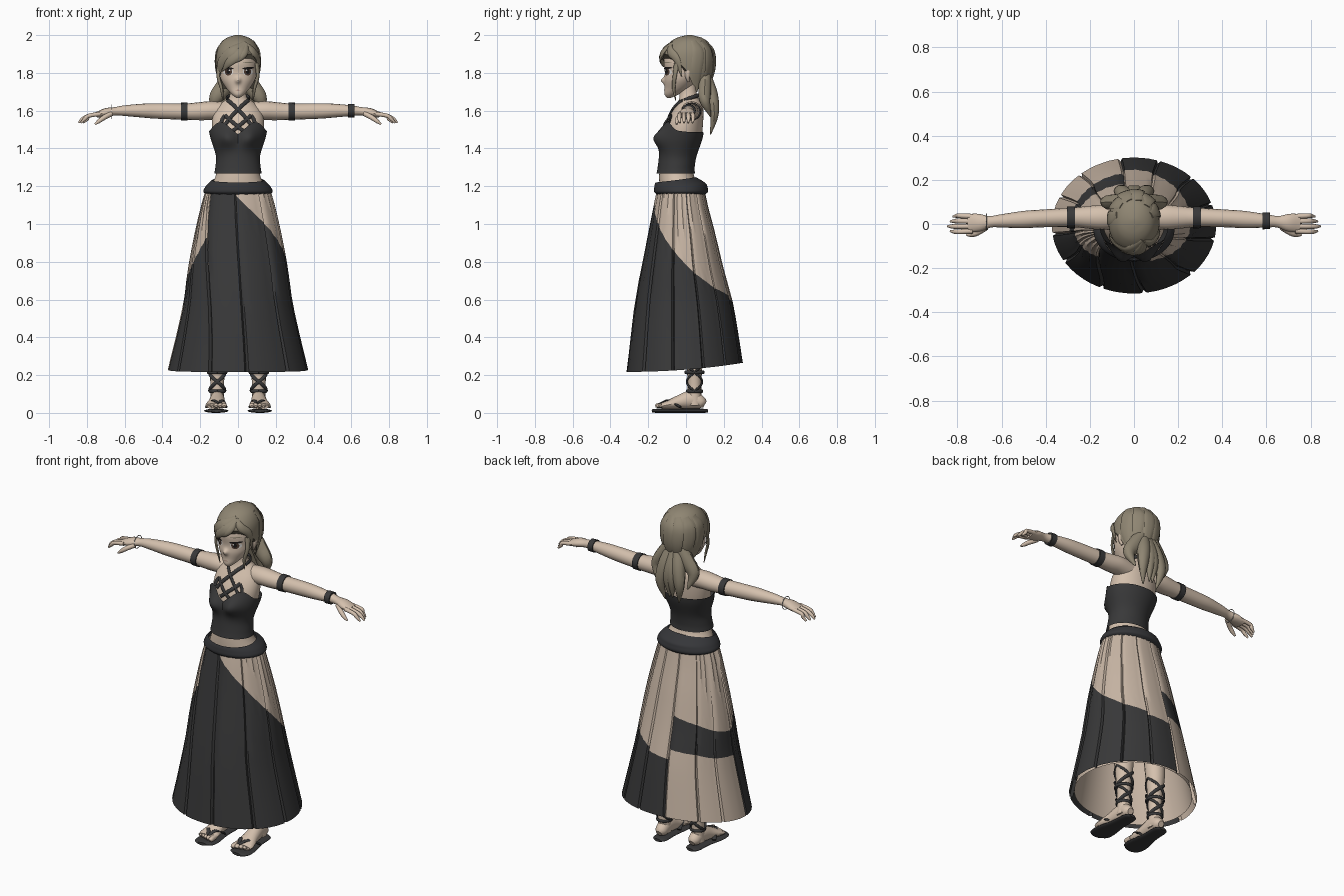
import bpy, bmesh, math
from math import sin, cos, exp, radians, pi
from mathutils import Vector

old = bpy.data.objects.get("Cube")
if old:
    bpy.data.objects.remove(old, do_unlink=True)
bpy.ops.object.select_all(action='DESELECT')

def material(name, *rgb):
    m = bpy.data.materials.new(name)
    m.use_nodes = True
    m.diffuse_color = m.node_tree.nodes["Principled BSDF"].inputs["Base Color"].default_value = (*rgb, 1)
    return m

skin, sand = material("skin", .66, .53, .42), material("sand cloth", .57, .46, .37)
dark, sash_grey = material("charcoal cloth", .04, .04, .041), material("sash grey", .036, .037, .041)
hair, white = material("ash brown hair", .275, .237, .17), material("eye white", .8, .78, .75)
brown, black, rose = material("iris brown", .08, .045, .032), material("lash black", .012, .01, .01), material("lip rose", .45, .29, .23)

def finish(name, bm, mats, mirror=False):
    bmesh.ops.recalc_face_normals(bm, faces=bm.faces)
    me = bpy.data.meshes.new(name)
    bm.to_mesh(me)
    bm.free()
    for m in mats:
        me.materials.append(m)
    ob = bpy.data.objects.new(name, me)
    bpy.context.scene.collection.objects.link(ob)
    if mirror:
        ob.modifiers.new("Mirror", 'MIRROR').use_mirror_merge = False
    ob.select_set(True)
    bpy.context.view_layer.objects.active = ob

def curve(keys, t):
    """Smooth interpolation of rows whose first entry is the parameter."""
    t = min(max(t, keys[0][0]), keys[-1][0])
    i = max(k for k in range(len(keys) - 1) if keys[k][0] <= t)
    a, b, p, q = keys[i], keys[i + 1], keys[max(i - 1, 0)], keys[min(i + 2, len(keys) - 1)]
    h = b[0] - a[0]
    s, out = (t - a[0]) / h, []
    for c in range(1, len(a)):
        ma, mb, d = (b[c] - p[c]) / (b[0] - p[0]) * h, (q[c] - a[c]) / (q[0] - a[0]) * h, b[c] - a[c]
        out.append(a[c] + s * (ma + s * (3 * d - 2 * ma - mb + s * (ma + mb - 2 * d))))
    return out

def surf(keys, deg, z, scale=1):
    """Point on a body of stacked ellipses: rows are z, half width, front y, back y."""
    rx, front, back = curve(keys, z)
    a = radians(deg)
    return Vector((rx * sin(a) * scale, ((front + back) - (back - front) * cos(a)) / 2 * scale, z))

def front_y(keys, x, z):
    rx, front, back = curve(keys, z)
    return ((front + back) - (back - front) * math.sqrt(max(0, 1 - (x / rx) ** 2))) / 2

def bridge(bm, rings, closed=True, index=0, caps=False):
    n = len(rings[0])
    for a, b in zip(rings, rings[1:]):
        for i in range(n if closed else n - 1):
            j = (i + 1) % n
            bm.faces.new((a[i], a[j], b[j], b[i])).material_index = index
    for ring in (rings[0], rings[-1]) if caps else ():
        bm.faces.new(ring)

def shell(name, keys, mat, lo=None, hi=None, n=48, rows=26, bump=None, scale=1, caps=False):
    bm, rings = bmesh.new(), []
    for r in range(rows + 1):
        rings.append([])
        for deg in [-180 + 360 * i / n for i in range(n)]:
            a, b = lo(deg) if lo else keys[0][0], hi(deg) if hi else keys[-1][0]
            p = surf(keys, deg, a + (b - a) * r / rows, scale)
            p.y -= bump(p) if bump and abs(deg) < 90 else 0
            rings[-1].append(bm.verts.new(p))
    bridge(bm, rings, caps=caps)
    finish(name, bm, [mat])

def tube(name, mat, pts, ref=(0, 0, 1), out=None, mirror=True, n=10, steps=4):
    """Sweep an ellipse: rows are x, y, z, side radius, other radius."""
    keys = [(i, *p, p[3]) if len(p) == 4 else (i, *p) for i, p in enumerate(pts)]
    count = (len(pts) - 1) * steps
    rows = [curve(keys, i / steps) for i in range(count + 1)]
    path = [Vector(r[:3]) for r in rows]
    bm, rings = bmesh.new(), []
    for i, (p, r) in enumerate(zip(path, rows)):
        d = (path[min(i + 1, count)] - path[max(i - 1, 0)]).normalized()
        side = d.cross(p - Vector(out) if out else Vector(ref)).normalized()
        up = side.cross(d) * r[4]
        rings.append([bm.verts.new(p + side * r[3] * cos(2 * pi * k / n) + up * sin(2 * pi * k / n)) for k in range(n)])
    bridge(bm, rings, caps=True)
    finish(name, bm, [mat], mirror)

# Body
torso = [(1.05, .16, -.14, .1), (1.18, .15, -.14, .085), (1.26, .116, -.142, .04), (1.35, .11, -.135, .05), (1.45, .13, -.125, .08),
         (1.53, .138, -.108, .09), (1.6, .125, -.07, .092), (1.645, .085, -.04, .085), (1.67, .046, -.035, .062), (1.78, .038, -.04, .045)]
shell("torso", torso, skin, caps=True)
tube("arms", skin, [(.06, .03, 1.595, .05), (.14, .03, 1.6, .056, .05), (.2, .03, 1.597, .052, .048), (.28, .03, 1.595, .044, .043),
                    (.42, .025, 1.598, .04, .041), (.5, .02, 1.6, .039, .037), (.6, .014, 1.6, .03, .028), (.65, .01, 1.597, .026, .022),
                    (.7, .006, 1.59, .04, .023), (.75, .004, 1.577, .042, .015)], n=16)
for k, finger in enumerate(("index", "middle", "ring", "little")):
    y, tip = -.032 + .022 * k, .843 - .012 * abs(k - 1)
    tube(finger + "_fingers", skin, [(.73, y, 1.583, .012), (.79, y * 1.1, 1.573, .011), (tip - .02, y * 1.1, 1.556, .01), (tip, y, 1.536, .005)])
tube("thumbs", skin, [(.67, -.015, 1.585, .014), (.71, -.04, 1.563, .013), (.735, -.048, 1.545, .011), (.757, -.05, 1.528, .005)])
tube("legs", skin, [(.11, .045, .04, .038), (.11, .045, .14, .036), (.11, .045, .25, .042), (.11, .045, .4, .055), (.105, .02, .6, .054),
                    (.095, -.01, .85, .078), (.08, -.02, 1.1, .08)], ref=(0, 1, 0), n=16)

# Bare feet, sandals and laces
tube("feet", skin, [(.108, .1, .045, .018), (.108, .08, .055, .034), (.109, .03, .07, .038, .048), (.112, -.04, .056, .044, .036),
                    (.116, -.1, .042, .056, .022), (.117, -.13, .036, .054, .016)], n=16)
for k in range(5):
    x, y = .073 + .021 * k, -.162 + .007 * k
    tube("toes", skin, [(x, -.11, .04, .014), (x, y + .012, .038, .014 - .001 * k), (x, y, .034, .006)])
tube("sandal_soles", dark, [(.107, .115, .011, .02, .008), (.108, .09, .011, .042, .011), (.111, 0, .011, .046, .011),
                            (.115, -.1, .011, .064, .011), (.116, -.155, .011, .058, .011), (.114, -.178, .011, .03, .008)], n=20)
for x in (.066, .164):
    tube("sandal_thongs", dark, [(.1, -.135, .05, .009, .006), ((.1 + x) / 2, -.09, .065, .012, .006), (x, -.03, .03, .012, .006)])

def lace(name, a0, a1, z0, z1, r):
    turn = [(k / 8, radians(a0 + (a1 - a0) * k / 8)) for k in range(9)]
    tube(name, dark, [(.11 + r * sin(a), .045 - r * cos(a), z0 + (z1 - z0) * u, .009, .005) for u, a in turn], out=(.11, .045, (z0 + z1) / 2))

for z0, z1, r in ((.115, .215, .041), (.215, .34, .049)):
    lace("ankle_bands", 0, 360, z0, z0, r)
    for a in (0, 180):
        lace("laces_rising", a - 90, a + 90, z0, z1, r)
        lace("laces_falling", a + 90, a - 90, z0, z1, r)

# Pleated skirt: hem angle, waist angle, then upper and lower colour borders at both panel edges
cut = [(.215, .375, -.315, .309), (.58, .291, -.272, .249), (.76, .266, -.238, .2), (.95, .23, -.2, .155), (1.1, .195, -.172, .115), (1.18, .172, -.155, .098)]
top = 1.18
panels = [(-58, -80, .79, .93), (-23, -59, top, top), (7, -4, 1.15, 1), (45, 40, 1, .86), (78, 75, .86, .74), (108, 104, .74, .66),
          (134, 132, .66, .62), (162, 160, .6, .585), (190, 190, .82, .78, .64, .62), (222, 222, .78, .74, .62, .59),
          (245, 245, .74, .71, .59, .57), (278, 270, .71, .79), (302, 280, 0, 0)]

def hem(deg):
    return .217 + .048 * ((1 - cos(radians(deg))) / 2) ** 2

bm = bmesh.new()
for a, b in zip(panels, panels[1:]):
    edges = []
    for u in (0, .05, .25, .4, .6, .75, .95, 1):
        low, high, upper = a[0] + (b[0] - a[0]) * u, a[1] + (b[1] - a[1]) * u, a[2] + (a[3] - a[2]) * u
        edges.append((low, high, (top, upper, a[4] + (a[5] - a[4]) * u if len(a) > 4 else hem(low), hem(low))))
    for band in range(3):
        if max(e[2][band] - e[2][band + 1] for e in edges) < .005:
            continue
        rings = []
        for r in range(7):
            rings.append([])
            for k, (low, high, zs) in enumerate(edges):
                z = zs[band] + (zs[band + 1] - zs[band]) * r / 6
                t = max(0, (z - .22) / (top - .22))
                inset = .955 if k in (0, 7) else 1 - .03 * t * (k % 2)
                rings[-1].append(bm.verts.new(surf(cut, low + (high - low) * t ** 1.5, z, inset)))
        bridge(bm, rings, False, band % 2)
finish("pleated_skirt", bm, [sand, dark])
shell("skirt_lining", cut, sand, lo=lambda d: hem(d) + .008, scale=.925)

# Waist sash, dipping in front
sash = [(1.155, .165, -.155, .1), (1.17, .183, -.168, .116), (1.195, .174, -.168, .114), (1.215, .158, -.164, .105), (1.25, .118, -.148, .05)]
shell("waist_sash", sash, sash_grey, hi=lambda d: 1.234 - .014 * cos(radians(d)))

# Bodice with sweetheart neckline
neckline = [(0, 1.475), (35, 1.54), (75, 1.495), (180, 1.485)]
bodice = [(1.267, .126, -.156, .047), (1.3, .12, -.15, .046), (1.36, .117, -.143, .056), (1.45, .144, -.137, .087), (1.5, .155, -.126, .095), (1.54, .155, -.116, .098)]
shell("bodice", bodice, dark, hi=lambda d: curve(neckline, abs(d))[0],
      bump=lambda p: .045 * exp(-((abs(p.x) - .06) / .05) ** 2 - ((p.z - 1.455) / .05) ** 2))

# Crossed halter straps
for name, path in (("halter_straps", ((.055, 1.655), (.03, 1.635), (0, 1.605), (-.035, 1.57), (-.07, 1.525))),
                   ("lower_straps", ((.07, 1.575), (.03, 1.54), (0, 1.515), (-.03, 1.49))),
                   ("strap_ends", ((.07, 1.575), (.085, 1.55), (.09, 1.52)))):
    tube(name, dark, [(x, front_y(torso, x, z) - .006, z, .01, .005) for x, z in path], ref=(0, -1, 0))
tube("neck_straps", dark, [(.055, -.01, 1.655, .01, .006), (.058, .03, 1.67, .01, .006), (.035, .062, 1.68, .01, .006), (0, .07, 1.682, .01, .006)],
     out=(0, .01, 1.67))

# Arm bands and bracelets
tube("arm_bands", dark, [(.267, .03, 1.595, .05, .048), (.303, .03, 1.595, .049, .047)], n=20, steps=1)
tube("wrist_band", dark, [(.583, .014, 1.6, .038, .036), (.616, .014, 1.6, .037, .035)], mirror=False, n=20, steps=1)
tube("thin_bracelet", white, [(-.668, .01 + .036 * sin(a * pi / 8), 1.595 + .036 * cos(a * pi / 8), .002) for a in range(17)], ref=(1, 0, 0), mirror=False)

# Head with a soft nose, and ears
head = [(1.668, .01, -.1, -.08), (1.685, .032, -.113, -.04), (1.72, .063, -.113, .02), (1.76, .088, -.115, .06),
        (1.8, .099, -.112, .09), (1.86, .103, -.117, .11), (1.92, .088, -.098, .1), (1.96, .05, -.05, .07)]
shell("head", head, skin, n=120, rows=60, caps=True, bump=lambda p: .018 * exp(-(p.x / .014) ** 2 - ((p.z - 1.76) / .016) ** 2))
tube("ears", skin, [(.093, .012, 1.755, .006), (.103, .008, 1.78, .012, .008), (.105, .01, 1.81, .016, .009), (.1, .014, 1.825, .006)], ref=(1, 0, 0))

# Painted face: centre, radii, colour, lift and slant
for name, cx, cz, rx, rz, mat, lift, slant in (
        ("eye_whites", .052, 1.806, .027, .02, white, .002, 0), ("irises", .051, 1.806, .019, .02, brown, .0035, 0),
        ("pupils", .051, 1.807, .01, .013, black, .005, 0), ("eye_glints", .045, 1.814, .004, .005, white, .006, 0),
        ("upper_lashes", .054, 1.825, .031, .006, black, .005, .08), ("eyebrows", .054, 1.855, .028, .003, hair, .002, .06),
        ("lips", 0, 1.708, .013, .003, rose, .002, 0)):
    bm, rings = bmesh.new(), []
    for r in (.02, .35, .7, 1):
        spots = [(cx + rx * r * cos(k * pi / 10), cz + r * (rz * sin(k * pi / 10) + slant * rx * cos(k * pi / 10))) for k in range(20)]
        rings.append([bm.verts.new((x, front_y(head, x, z) - lift, z)) for x, z in spots])
    bridge(bm, rings)
    finish(name, bm, [mat], cx > 0)

# Hair cap with side-swept hairline and combed locks
scalp = [(1.68, .078, -.1, .105), (1.74, .1, -.12, .124), (1.8, .112, -.13, .146), (1.87, .116, -.132, .152),
         (1.92, .109, -.12, .143), (1.965, .085, -.082, .114), (1.988, .054, -.042, .08), (2, .015, .005, .032)]
hairline = [(-180, 1.69), (-110, 1.73), (-85, 1.82), (-60, 1.83), (-30, 1.855), (0, 1.875), (30, 1.9), (60, 1.87), (85, 1.82), (110, 1.73), (180, 1.69)]
shell("hair_cap", scalp, hair, lo=lambda d: curve(hairline, d)[0], caps=True)
locks = [("long_fringe", .03, .01, [(28, 1.96), (-15, 1.915), (-50, 1.855), (-70, 1.77)]),
         ("middle_fringe", .026, .01, [(28, 1.955), (5, 1.905), (-22, 1.86), (-46, 1.81)]),
         ("short_fringe", .02, .01, [(28, 1.95), (18, 1.91), (4, 1.88), (-14, 1.85)]),
         ("left_fringe", .022, .01, [(28, 1.955), (45, 1.915), (66, 1.87), (78, 1.78)])]
locks += [("back_locks", .032, .006, [(d, 1.97), (d + 8, 1.91), (d + 5, 1.81), (36 + d * .8, 1.7)]) for d in range(105, 256, 30)]
for name, width, depth, path in locks:
    tube(name, hair, [(*surf(scalp, d, z, 1.01), width * s, depth * s) for (d, z), s in zip(path, (.5, 1, .9, .12))], out=(0, .02, 1.85), mirror=False)
tube("side_locks", hair, [(.1, -.05, 1.85, .016, .009), (.104, -.06, 1.78, .012, .008), (.088, -.065, 1.72, .01, .007), (.08, -.055, 1.655, .002)], out=(0, .02, 1.8))

# Loose low ponytail curls
tube("outer_curls", hair, [(.03, .1, 1.8, .035), (.078, .1, 1.72, .045, .035), (.12, .1, 1.655, .034, .03), (.1, .13, 1.57, .004)], ref=(0, 1, 0))
tube("inner_curls", hair, [(.02, .1, 1.78, .035), (.045, .135, 1.68, .04, .036), (.062, .15, 1.58, .028, .024), (.045, .13, 1.475, .003)], ref=(0, 1, 0))
tube("middle_curls", hair, [(0, .1, 1.78, .035), (.005, .135, 1.68, .042, .036), (.012, .148, 1.6, .028, .025), (.01, .14, 1.5, .003)], ref=(0, 1, 0))

bpy.ops.object.shade_smooth_by_angle(angle=radians(40))
